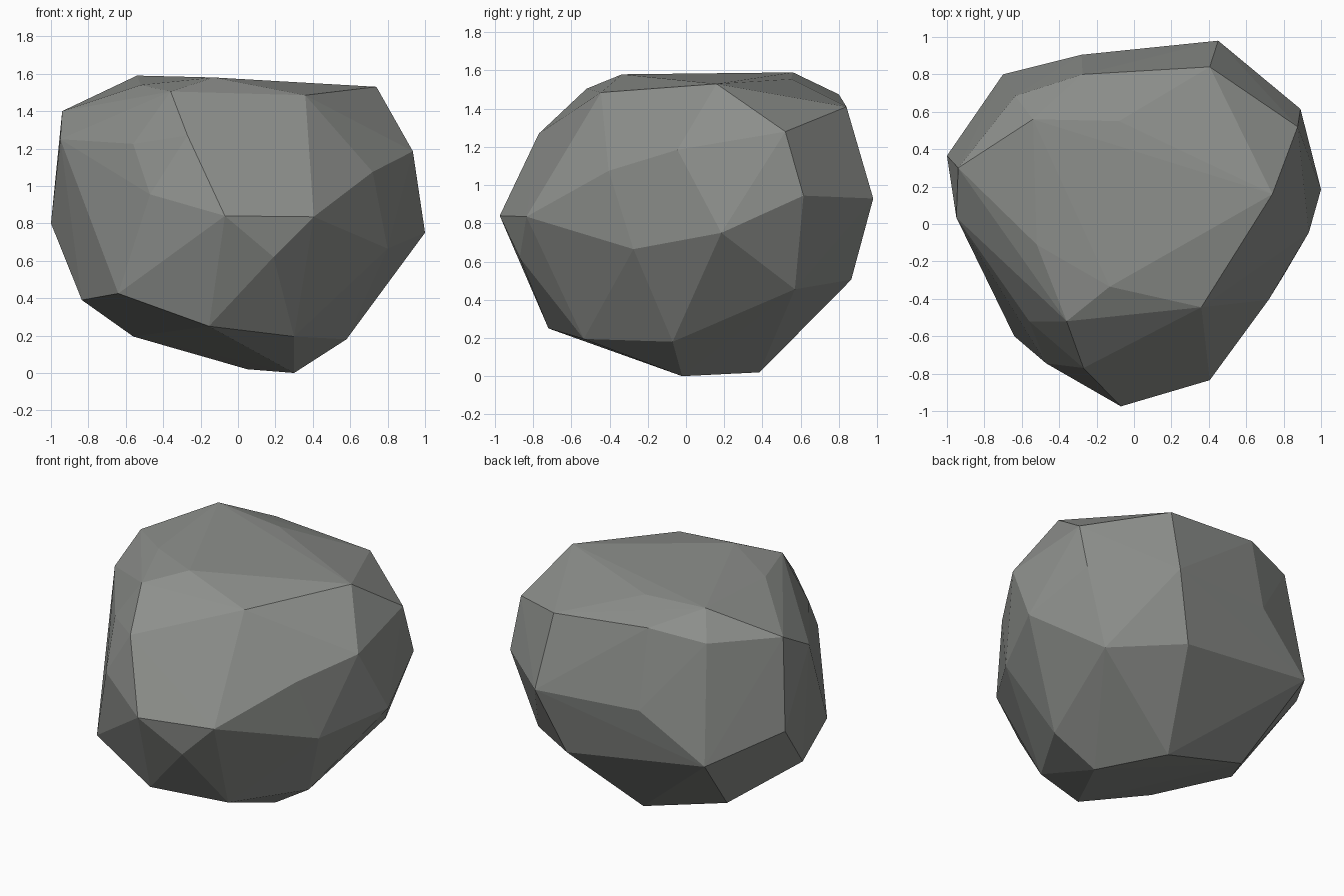
import bpy
import bmesh

# Corner points of the boulder, in rings from base to crown
base = [(.30, -.02, 0), (.05, .385, .02), (.58, -.07, .18), (.30, -.535, .195),
        (-.155, -.72, .25), (-.56, .36, .195)]
lower = [(-.835, -.06, .39), (-.64, -.60, .425), (.71, .57, .455), (.29, .865, .505),
         (.19, -.87, .62), (-.70, .80, .645), (.80, -.275, .665)]
middle = [(1.0, .185, .75), (-1.0, .365, .80), (.405, -.835, .835), (-.07, -.975, .84),
          (.45, .98, .93), (.89, .615, .945), (-.47, -.745, .955), (-.28, .905, .955)]
upper = [(.72, -.405, 1.075), (.935, -.045, 1.185), (-.56, -.52, 1.225), (-.95, .035, 1.25),
         (-.27, -.77, 1.27), (.875, .52, 1.28), (-.94, .30, 1.40)]
crown = [(.405, .84, 1.41), (-.635, .685, 1.42), (-.275, .80, 1.475), (.36, -.445, 1.485),
         (-.36, -.52, 1.505), (.74, .16, 1.53), (-.52, -.11, 1.54), (-.08, .55, 1.555),
         (-.13, -.335, 1.58), (-.54, .56, 1.59)]

# Wrap the corners in a faceted skin
bm = bmesh.new()
for p in base + lower + middle + upper + crown:
    bm.verts.new(p)
bmesh.ops.convex_hull(bm, input=bm.verts[:])
bmesh.ops.delete(bm, geom=[v for v in bm.verts if not v.link_faces], context='VERTS')
bmesh.ops.recalc_face_normals(bm, faces=bm.faces[:])
for f in bm.faces:
    f.smooth = False
mesh = bpy.data.meshes.new("boulder")
bm.to_mesh(mesh)
bm.free()

# Stone colour
stone = bpy.data.materials.new("grey stone")
stone.diffuse_color = (0.27, 0.28, 0.265, 1)
mesh.materials.append(stone)
bpy.context.collection.objects.link(bpy.data.objects.new("boulder", mesh))
